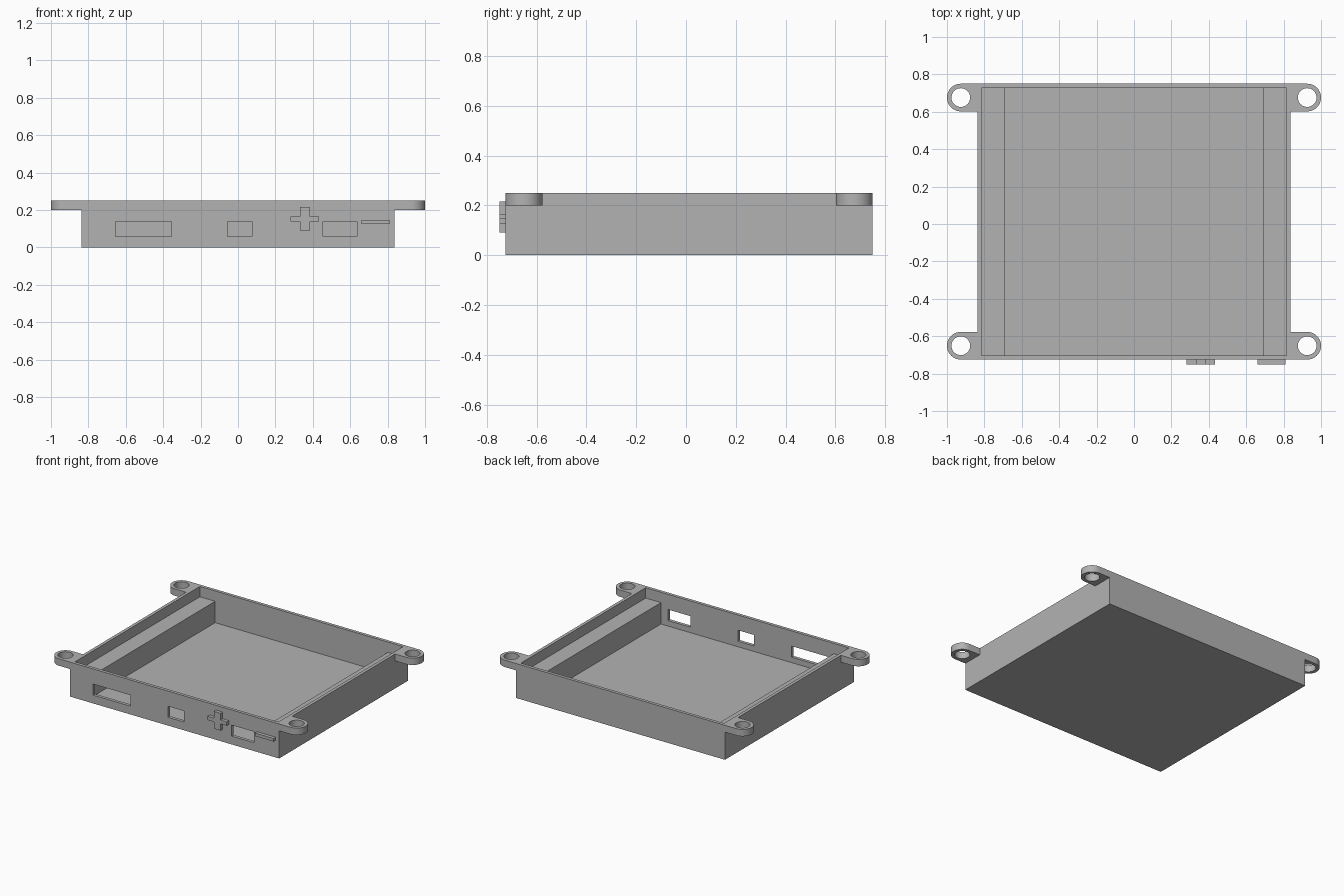
import bpy
import bmesh
import math

cube = bpy.data.objects.get("Cube")
if cube:
    bpy.data.objects.remove(cube, do_unlink=True)

# Single grey plastic
grey = bpy.data.materials.new("grey plastic")
grey.use_nodes = True
colour = (0.45, 0.45, 0.45, 1)
grey.diffuse_color = colour
grey.node_tree.nodes["Principled BSDF"].inputs["Base Color"].default_value = colour

HALF_X, FRONT, BACK, TOP = 0.8375, -0.725, 0.75, 0.25
WALL, FLOOR = 0.023, 0.02
LUG_R, HOLE_R, LUG_Z = 0.074, 0.05, 0.2


def prism(name, points, offset):
    """Closed solid from a planar outline pushed along an offset."""
    bm = bmesh.new()
    face = bm.faces.new([bm.verts.new(p) for p in points])
    result = bmesh.ops.extrude_face_region(bm, geom=[face], use_keep_orig=True)
    verts = [v for v in result["geom"] if isinstance(v, bmesh.types.BMVert)]
    bmesh.ops.translate(bm, verts=verts, vec=offset)
    bmesh.ops.recalc_face_normals(bm, faces=bm.faces)
    mesh = bpy.data.meshes.new(name)
    bm.to_mesh(mesh)
    bm.free()
    mesh.materials.append(grey)
    obj = bpy.data.objects.new(name, mesh)
    bpy.context.collection.objects.link(obj)
    return obj


def box(name, x, y, z):
    corners = [(x[0], y[0], z[0]), (x[1], y[0], z[0]),
               (x[1], y[1], z[0]), (x[0], y[1], z[0])]
    return prism(name, corners, (0, 0, z[1] - z[0]))


def arc(cx, cy, radius, start, end, steps, z):
    angles = [start + (end - start) * i / steps for i in range(steps + 1)]
    return [(cx + radius * math.cos(a), cy + radius * math.sin(a), z) for a in angles]


def activate(obj):
    bpy.ops.object.select_all(action="DESELECT")
    obj.select_set(True)
    bpy.context.view_layer.objects.active = obj


def cut(obj, cutter):
    activate(obj)
    mod = obj.modifiers.new("cut", "BOOLEAN")
    mod.operation, mod.solver, mod.object = "DIFFERENCE", "EXACT", cutter
    bpy.ops.object.modifier_apply(modifier=mod.name)
    bpy.data.objects.remove(cutter, do_unlink=True)


# Open tray with a thin floor and walls
tray = box("tray", (-HALF_X, HALF_X), (FRONT, BACK), (0, TOP))
inner_x = HALF_X - WALL
inner_y = (FRONT + WALL, BACK - WALL)
cut(tray, box("cavity", (-inner_x, inner_x), inner_y, (FLOOR, TOP + 0.1)))

# Port openings through the front wall
for left, right in ((-0.655, -0.355), (-0.055, 0.075), (0.455, 0.635)):
    cut(tray, box("port", (left, right), (FRONT - 0.1, FRONT + WALL + 0.02), (0.06, 0.14)))

# Inner support ledges along both sides
for side, label in ((1, "left"), (-1, "right")):
    xs = sorted((side * 0.692, side * inner_x))
    box(label + "_ledge", xs, inner_y, (FLOOR, 0.175))

# Rounded mounting lugs with screw holes at the corners
for side, label in ((1, "left"), (-1, "right")):
    for cy, end in ((FRONT + LUG_R, "front"), (BACK - LUG_R, "back")):
        cx = 1 - LUG_R
        outline = arc(cx, cy, LUG_R, -math.pi / 2, math.pi / 2, 24, LUG_Z)
        outline += [(HALF_X, cy + LUG_R, LUG_Z), (HALF_X, cy - LUG_R, LUG_Z)]
        outline = [(side * x, y, z) for x, y, z in outline]
        lug = prism(f"{end}_{label}_lug", outline, (0, 0, TOP - LUG_Z))
        circle = arc(side * cx, cy, HOLE_R, 0, math.tau, 40, LUG_Z - 0.05)[:-1]
        cut(lug, prism("screw_hole", circle, (0, 0, 0.2)))
        activate(lug)
        bpy.ops.object.shade_smooth_by_angle(angle=math.radians(30))

# Raised cross and bar markers on the front wall
a, b = 0.027, 0.076
cross = [(-a, -b), (a, -b), (a, -a), (b, -a), (b, a), (a, a),
         (a, b), (-a, b), (-a, a), (-b, a), (-b, -a), (-a, -a)]
scale_z = 0.82
prism("raised_cross",
      [(0.358 + x, FRONT, 0.153 + z * (scale_z if abs(z) == b else 0.5)) for x, z in cross],
      (0, BACK * -1 - FRONT, 0))
box("raised_bar", (0.66, 0.81), (-BACK, FRONT), (0.125, 0.147))
